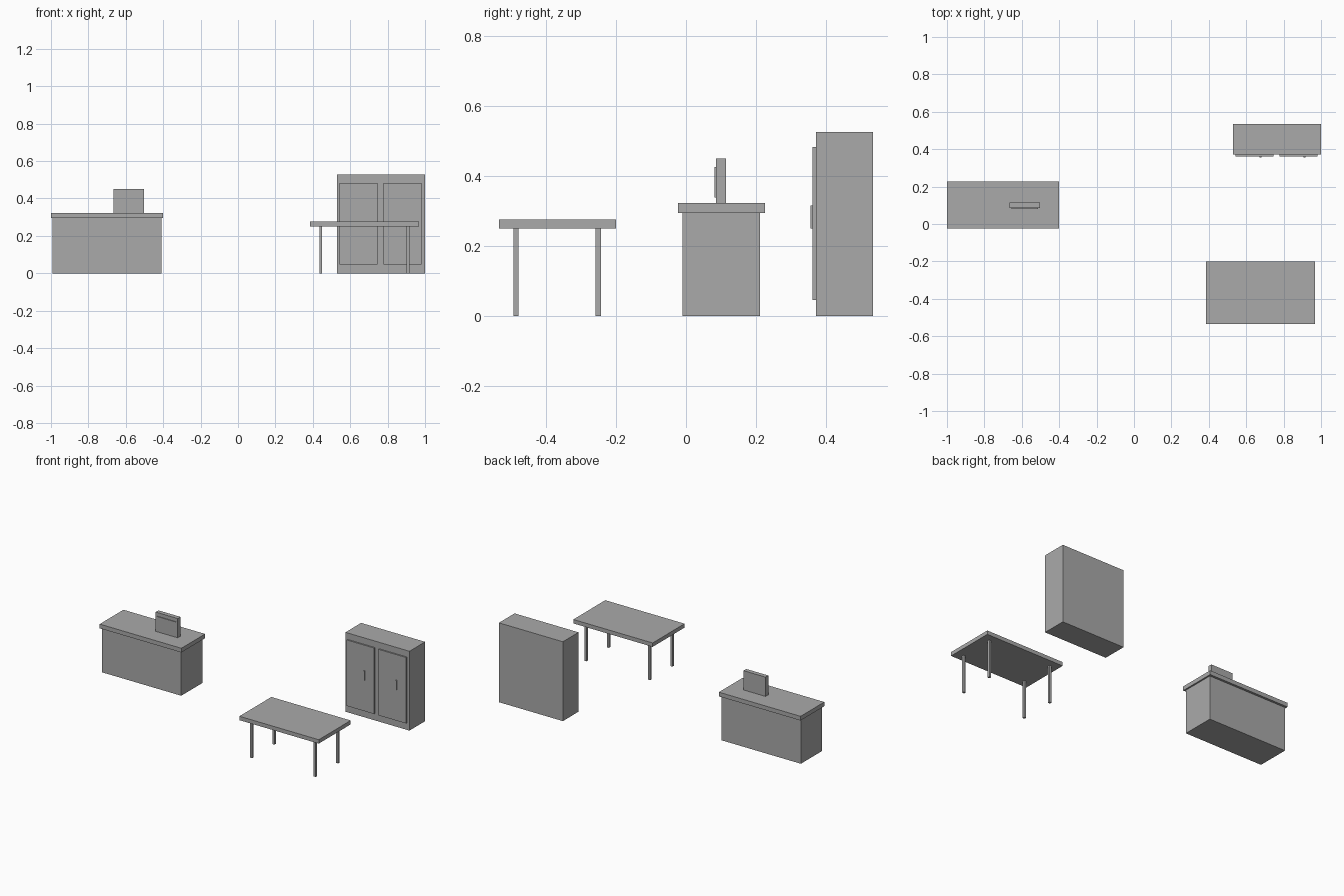
import bpy
import bmesh
from mathutils import Vector

default_cube = bpy.data.objects.get("Cube")
if default_cube:
    bpy.data.objects.remove(default_cube, do_unlink=True)

GREY = (0.4, 0.4, 0.4, 1.0)
grey = bpy.data.materials.new("plain_grey")
grey.use_nodes = True
grey.diffuse_color = GREY
grey.node_tree.nodes["Principled BSDF"].inputs["Base Color"].default_value = GREY


def box(name, x, y, z):
    """Box spanning the given (low, high) range on each axis."""
    spans = (x, y, z)
    centre = Vector([(low + high) / 2 for low, high in spans])
    size = Vector([high - low for low, high in spans])
    mesh = bpy.data.meshes.new(name)
    bm = bmesh.new()
    bmesh.ops.create_cube(bm, size=1)
    bmesh.ops.scale(bm, vec=size, verts=bm.verts)
    bm.to_mesh(mesh)
    bm.free()
    mesh.materials.append(grey)
    obj = bpy.data.objects.new(name, mesh)
    obj.location = centre
    bpy.context.scene.collection.objects.link(obj)
    return obj


def around(centre, width):
    return (centre - width / 2, centre + width / 2)


# Counter with overhanging worktop
box("counter_body", (-0.992, -0.41), (-0.01, 0.211), (0, 0.295))
box("counter_top", (-1.0, -0.4), (-0.023, 0.226), (0.295, 0.323))

# Monitor standing on the counter
box("monitor_case", (-0.665, -0.503), (0.086, 0.115), (0.323, 0.451))
box("monitor_screen", (-0.654, -0.514), (0.081, 0.086), (0.339, 0.427))

# Table with four slim legs
box("table_top", (0.385, 0.968), (-0.535, -0.2), (0.251, 0.277))
for side, x in (("right", 0.442), ("left", 0.909)):
    for end, y in (("front", -0.486), ("back", -0.251)):
        box(f"table_leg_{end}_{side}", around(x, 0.015), around(y, 0.015), (0, 0.251))

# Cabinet with two raised doors and upright handles
box("cabinet_body", (0.53, 1.0), (0.371, 0.535), (0, 0.527))
for side, left_edge in (("right", 0.544), ("left", 0.779)):
    box(f"cabinet_door_{side}", (left_edge, left_edge + 0.202), (0.362, 0.371), (0.046, 0.484))
    box(f"cabinet_handle_{side}", around(left_edge + 0.132, 0.01), (0.356, 0.362), (0.251, 0.316))
